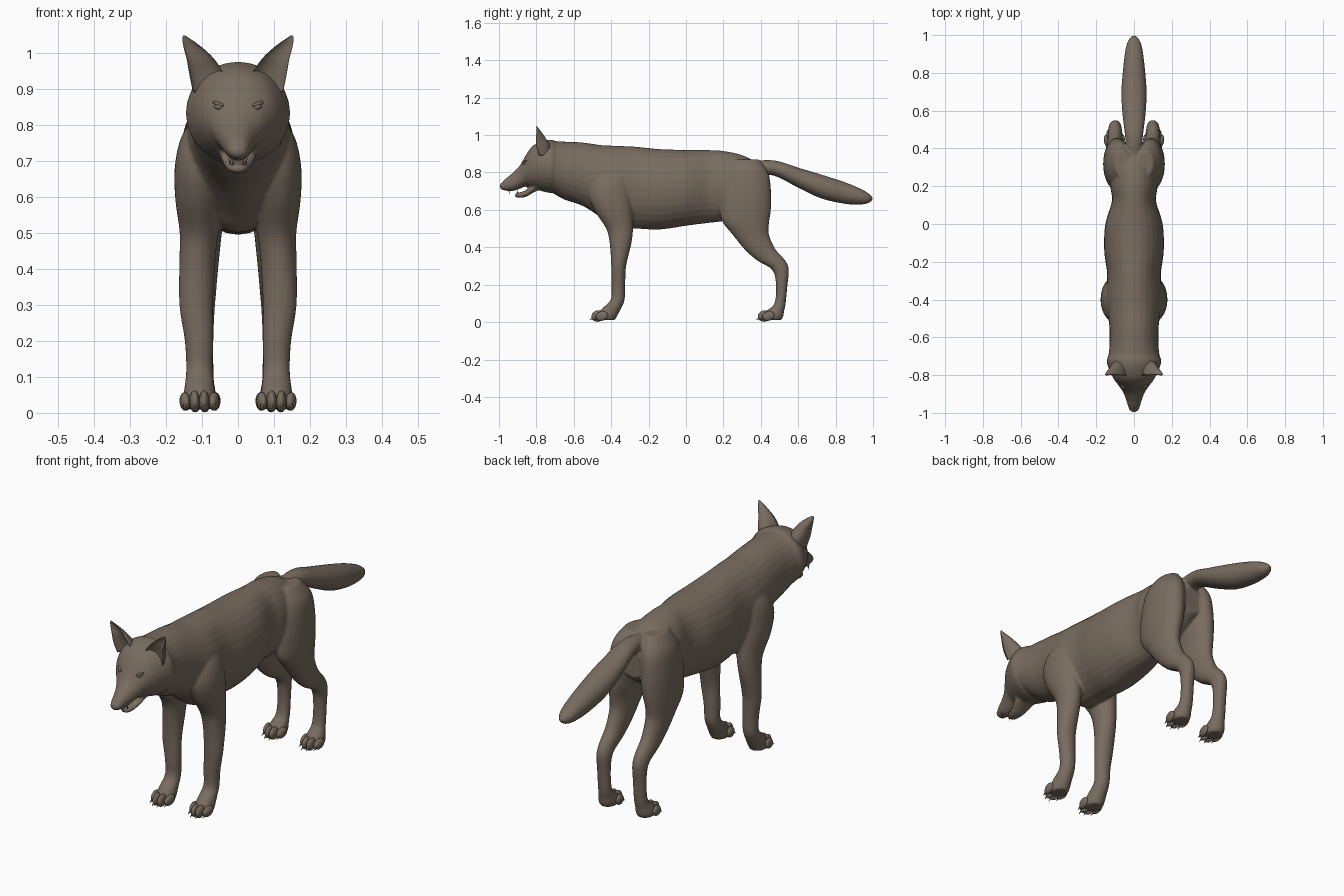
import bpy, bmesh, math
from mathutils import Vector

if "Cube" in bpy.data.objects:
    bpy.data.objects.remove(bpy.data.objects["Cube"])

fur = bpy.data.materials.new("brown_grey_fur")
fur.diffuse_color = (0.19, 0.15, 0.115, 1)
fur.use_nodes = True
fur.node_tree.nodes["Principled BSDF"].inputs["Base Color"].default_value = fur.diffuse_color
SIDES = 28


def spline(pts, steps):
    """Smooth curve through a list of equal-length tuples."""
    out = []
    for i in range(len(pts) - 1):
        a, b = pts[max(i - 1, 0)], pts[i]
        c, d = pts[i + 1], pts[min(i + 2, len(pts) - 1)]
        for k in range(steps):
            t = k / steps
            out.append([q + 0.5 * t * (r - p + t * (2 * p - 5 * q + 4 * r - s + t * (3 * (q - r) + s - p)))
                        for p, q, r, s in zip(a, b, c, d)])
    return out + [list(pts[-1])]


def finish(ob, name):
    ob.name = name
    ob.data.materials.clear()
    ob.data.materials.append(fur)
    for p in ob.data.polygons:
        p.use_smooth = True
    return ob


def loft(name, stations, axis, side=1, cup=1.0, steps=4):
    """Skin of ellipses; a station is (x, y, z, half width, other half size)."""
    bm = bmesh.new()
    rings = []
    for x, y, z, rw, rv in spline(stations, steps):
        ring = []
        for k in range(SIDES):
            a = 2 * math.pi * k / SIDES
            c, s = math.cos(a), math.sin(a)
            if s < 0:
                s *= cup
            off = Vector((c * rw, 0, s * rv)) if axis == 'Y' else Vector((c * rw, s * rv, 0))
            p = Vector((x, y, z)) + off
            ring.append(bm.verts.new((p.x * side, p.y, p.z)))
        rings.append(ring)
    for r, q in zip(rings, rings[1:]):
        for k in range(SIDES):
            j = (k + 1) % SIDES
            bm.faces.new((r[k], r[j], q[j], q[k]))
    bm.faces.new(rings[0])
    bm.faces.new(rings[-1])
    bmesh.ops.recalc_face_normals(bm, faces=bm.faces)
    me = bpy.data.meshes.new(name)
    bm.to_mesh(me)
    bm.free()
    ob = bpy.data.objects.new(name, me)
    bpy.context.collection.objects.link(ob)
    return finish(ob, name)


def profile(rows):
    """Turn (y, top, bottom, half width) rows into stations."""
    return [(0, y, (t + b) / 2, w, (t - b) / 2) for y, t, b, w in rows]


def ball(name, loc, size, rot=(0, 0, 0)):
    bpy.ops.mesh.primitive_uv_sphere_add(segments=16, ring_count=10, location=loc, rotation=rot)
    ob = bpy.context.object
    ob.scale = size
    return finish(ob, name)


def spike(name, loc, r, h, rot):
    bpy.ops.mesh.primitive_cone_add(vertices=8, radius1=r, radius2=0, depth=h, location=loc, rotation=rot)
    return finish(bpy.context.object, name)


# torso and neck
parts = [loft("torso", profile([
    (-.80, .95, .75, .10), (-.72, .966, .695, .135), (-.65, .965, .655, .13), (-.55, .96, .62, .13),
    (-.45, .946, .555, .143), (-.38, .943, .505, .15), (-.27, .938, .50, .142), (-.14, .925, .495, .158),
    (0, .921, .515, .152), (.12, .92, .53, .117), (.20, .915, .54, .125), (.30, .893, .57, .12),
    (.38, .85, .62, .10), (.43, .80, .66, .06)]), 'Y')]

# skull with upper muzzle, and lower jaw
parts.append(loft("head", profile([
    (-.99, .738, .712, .018), (-.97, .762, .704, .03), (-.93, .795, .70, .042), (-.89, .835, .712, .058),
    (-.855, .895, .725, .082), (-.82, .942, .715, .108), (-.77, .967, .70, .132),
    (-.72, .975, .69, .145), (-.68, .96, .70, .12)]), 'Y'))
parts.append(loft("jaw", profile([
    (-.916, .685, .672, .012), (-.90, .692, .665, .026), (-.86, .703, .668, .036),
    (-.82, .735, .69, .05), (-.78, .78, .71, .06)]), 'Y'))

# tail
parts.append(loft("tail", profile([
    (.34, .86, .79, .035), (.47, .865, .783, .048), (.60, .826, .718, .063), (.72, .79, .662, .066),
    (.85, .748, .632, .055), (.94, .71, .629, .042), (.98, .685, .638, .026), (.998, .668, .655, .008)]), 'Y'))

# legs, from shoulder and haunch down to the paw
FRONT = [(.085, -.39, .82, .04, .06), (.095, -.40, .76, .065, .10), (.10, -.405, .68, .076, .115),
         (.108, -.385, .59, .066, .10), (.108, -.355, .50, .054, .072), (.113, -.35, .42, .050, .058),
         (.116, -.36, .30, .047, .040), (.108, -.362, .20, .040, .037), (.107, -.365, .12, .037, .037),
         (.107, -.40, .07, .042, .052), (.107, -.425, .03, .046, .055), (.107, -.425, .01, .038, .045)]
HIND = [(.06, .32, .87, .04, .07), (.08, .325, .80, .066, .115), (.088, .32, .70, .073, .135),
        (.094, .317, .60, .069, .137), (.10, .32, .535, .06, .125), (.10, .345, .47, .052, .098),
        (.10, .395, .39, .044, .083), (.10, .455, .33, .039, .076), (.10, .505, .28, .035, .045),
        (.10, .512, .20, .032, .031), (.10, .503, .10, .033, .030), (.102, .477, .06, .040, .048),
        (.104, .465, .03, .045, .055), (.104, .465, .01, .037, .045)]
for s in (-1, 1):
    parts.append(loft("front_leg", FRONT, 'Z', s))
    parts.append(loft("hind_leg", HIND, 'Z', s))

# fuse the large forms into one soft skin
bpy.ops.object.select_all(action='DESELECT')
for p in parts:
    p.select_set(True)
bpy.context.view_layer.objects.active = parts[0]
bpy.ops.object.join()
body = finish(bpy.context.object, "body")
remesh = body.modifiers.new("fuse", 'REMESH')
remesh.mode = 'VOXEL'
remesh.voxel_size = 0.0065
remesh.use_smooth_shade = True
soften = body.modifiers.new("soften", 'SMOOTH')
soften.factor = 0.5
soften.iterations = 5
for m in ("fuse", "soften"):
    bpy.ops.object.modifier_apply(modifier=m)
finish(body, "body")
bpy.context.view_layer.update()

# cupped ears
EAR = [(.083, -.785, .89, .042, .055), (.088, -.80, .94, .047, .075), (.103, -.803, .98, .039, .055),
       (.122, -.80, 1.01, .028, .032), (.139, -.80, 1.033, .015, .014), (.150, -.80, 1.048, .003, .003)]
for s in (-1, 1):
    loft("ear", EAR, 'Z', s, cup=-0.4)

# nose pad
ball("nose", (0, -.975, .727), (.026, .02, .021))

dg = bpy.context.evaluated_depsgraph_get()
for s in (-1, 1):
    # eyes with brow lids, set on the face surface
    hit, loc, *_ = body.evaluated_get(dg).ray_cast(Vector((s * .054, -2, .85)), Vector((0, 1, 0)))
    eye = loc if hit else Vector((s * .054, -.865, .85))
    ball("eye", eye + Vector((0, .004, 0)), (.014, .010, .009), (0, -s * .25, s * .5))
    ball("eyelid", eye + Vector((0, .006, .008)), (.020, .010, .005), (0, -s * .3, s * .5))
    # fangs
    spike("upper_fang", (s * .022, -.945, .697), .005, .022, (math.pi, 0, 0))
    spike("lower_fang", (s * .014, -.902, .697), .004, .018, (0, 0, 0))
    # toes and claws, the middle pair reaching further forward
    for cx, cy, label in ((.107, -.46, "front"), (.104, .43, "hind")):
        for k in range(4):
            o = k - 1.5
            mid = abs(o) < 1
            x, y = s * (cx + o * .027), cy - (.012 if mid else -.010)
            ball(label + "_toe", (x, y, .032), (.0145, .034, .030 if mid else .025), (.25, 0, -s * o * .1))
            spike(label + "_claw", (x, y - .034, .017), .006, .026, (math.pi / 2 + .45, 0, 0))
